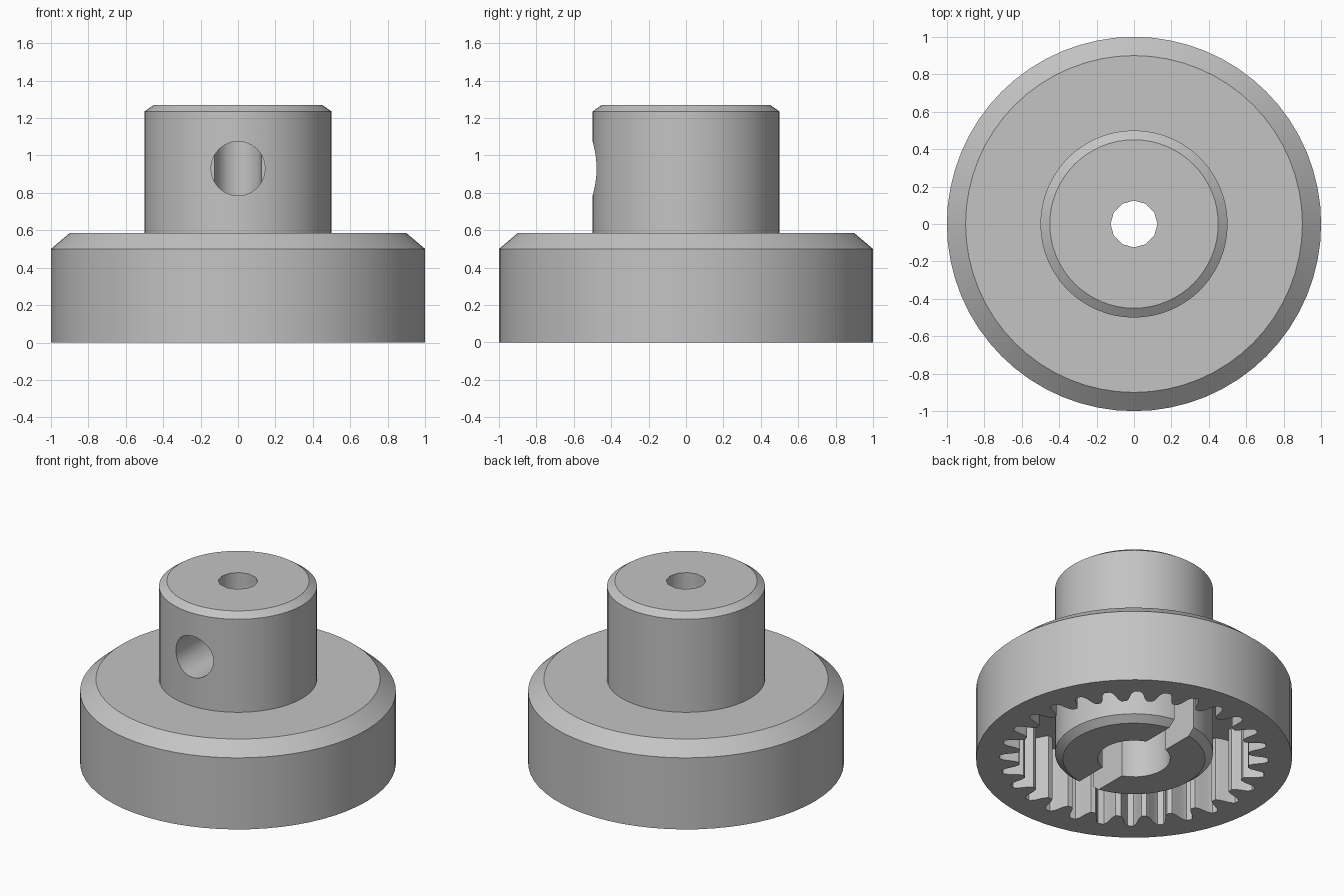
import bpy, bmesh, math
from math import pi, cos, sin

if "Cube" in bpy.data.objects:
    bpy.data.objects.remove(bpy.data.objects["Cube"])

grey = bpy.data.materials.new("plain grey")
grey.diffuse_color = (0.55, 0.55, 0.55, 1)
grey.use_nodes = True
grey.node_tree.nodes["Principled BSDF"].inputs["Base Color"].default_value = grey.diffuse_color


def make_object(name, bm):
    bmesh.ops.recalc_face_normals(bm, faces=bm.faces)
    mesh = bpy.data.meshes.new(name)
    bm.to_mesh(mesh)
    bm.free()
    mesh.materials.append(grey)
    obj = bpy.data.objects.new(name, mesh)
    bpy.context.collection.objects.link(obj)
    return obj


def lathe(name, profile, sides):
    """Closed solid of revolution from (radius, z) points, capped at both ends."""
    bm = bmesh.new()
    rings = [[bm.verts.new((r * sin(2 * pi * i / sides), r * cos(2 * pi * i / sides), z))
              for i in range(sides)] for r, z in profile]
    for a, b in zip(rings, rings[1:]):
        for i in range(sides):
            j = (i + 1) % sides
            bm.faces.new((a[i], a[j], b[j], b[i]))
    bm.faces.new(rings[0])
    bm.faces.new(rings[-1])
    return make_object(name, bm)


def prism(name, outline, z0, z1):
    bm = bmesh.new()
    face = bm.faces.new([bm.verts.new((x, y, z0)) for x, y in outline])
    top = bmesh.ops.extrude_face_region(bm, geom=[face])["geom"]
    bmesh.ops.translate(bm, vec=(0, 0, z1 - z0),
                        verts=[v for v in top if isinstance(v, bmesh.types.BMVert)])
    return make_object(name, bm)


def combine(target, tool, operation):
    tool.hide_render = True
    mod = target.modifiers.new("combine", 'BOOLEAN')
    mod.operation, mod.object, mod.solver = operation, tool, 'EXACT'
    bpy.context.view_layer.objects.active = target
    bpy.ops.object.modifier_apply(modifier=mod.name)
    bpy.data.objects.remove(tool)


# Knob body: chamfered disc with a chamfered neck on top
knob = lathe("knob_body", [(1, 0), (1, 0.5), (0.9, 0.585), (0.5, 0.585),
                           (0.5, 1.235), (0.45, 1.27)], 64)

# Cavity under the disc with rounded inner teeth
teeth, steps = 28, 10
outline = []
for i in range(teeth * steps):
    a = 2 * pi * i / (teeth * steps)
    wave = max(-1, min(1, 1.7 * cos(teeth * a)))
    r = 0.79 + 0.06 * wave
    outline.append((r * cos(a), r * sin(a)))
combine(knob, prism("toothed_cavity", outline, -0.1, 0.45), 'DIFFERENCE')

# Central post, chamfered at the bottom and split by a slot
post = lathe("post", [(0.45, 0), (0.5, 0.04), (0.5, 0.52)], 64)
combine(knob, post, 'UNION')
slot = [(-0.08, -0.6), (0.08, -0.6), (0.08, 0.6), (-0.08, 0.6)]
combine(knob, prism("post_slot", slot, -0.1, 0.42), 'DIFFERENCE')

# Shaft bore: wide below, narrow through the neck
combine(knob, lathe("wide_bore", [(0.23, -0.1), (0.23, 0.5)], 32), 'DIFFERENCE')
combine(knob, lathe("narrow_bore", [(0.125, 0.3), (0.125, 1.5)], 12), 'DIFFERENCE')

# Screw hole in the front of the neck
screw = lathe("screw_hole", [(0.145, 0), (0.145, 0.7)], 24)
screw.rotation_euler = (pi / 2, 0, 0)
screw.location = (0, 0, 0.93)
bpy.context.view_layer.update()
combine(knob, screw, 'DIFFERENCE')

# Smooth round walls, sharp edges
bpy.ops.object.select_all(action='DESELECT')
knob.select_set(True)
bpy.context.view_layer.objects.active = knob
bpy.ops.object.shade_smooth_by_angle(angle=math.radians(32))
